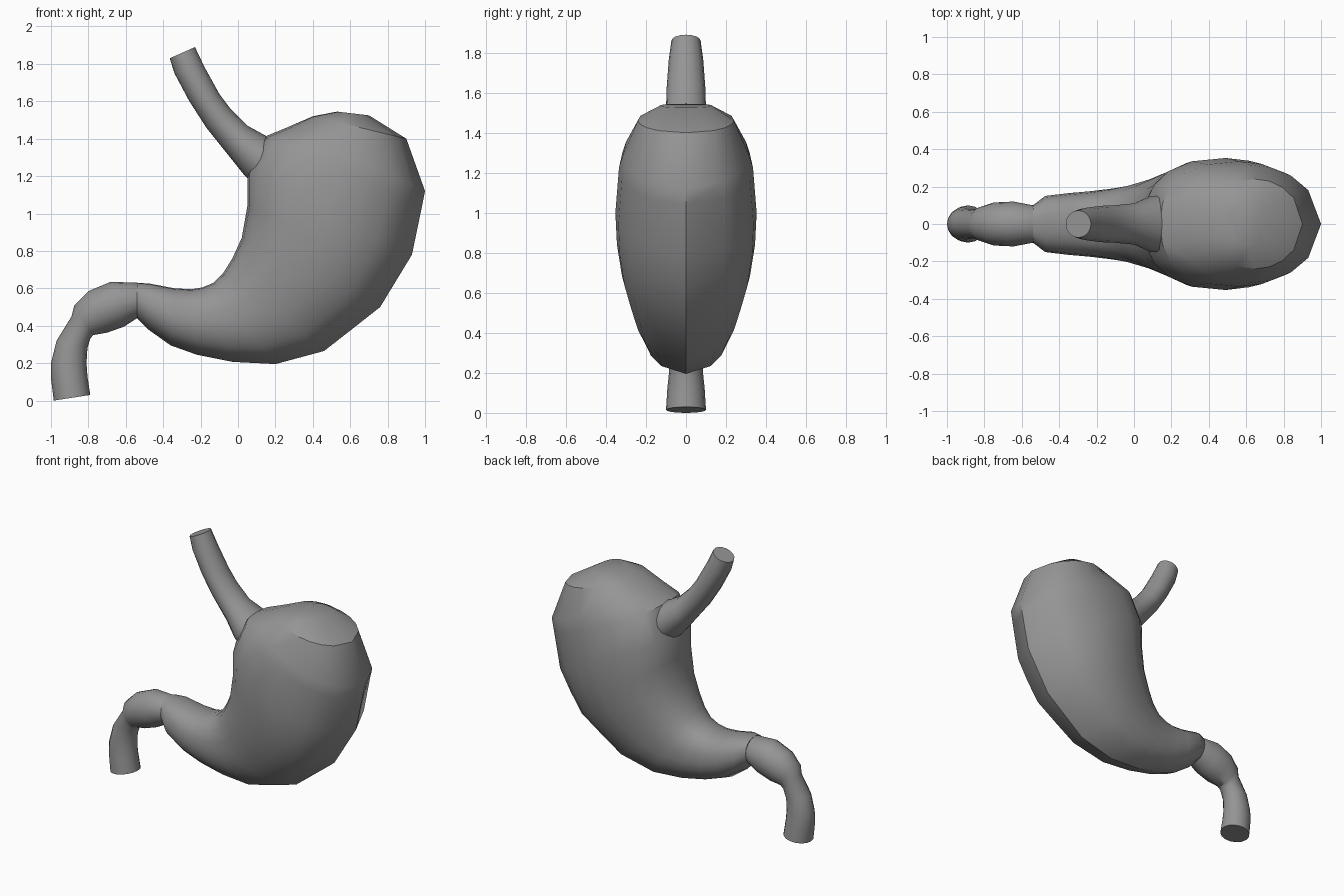
import bpy, bmesh, math
from mathutils import Vector

tissue = bpy.data.materials.new("grey tissue")
tissue.diffuse_color = (0.3, 0.3, 0.3, 1)


def loft(name, rings, half_angles, power, smooth):
    """Skin closed cross-sections: (wall A x, z, wall B x, z, half depth in y)."""
    angles = half_angles + [360 - a for a in half_angles[-2:0:-1]]
    bm = bmesh.new()
    loops = []
    for ax, az, bx, bz, depth in rings:
        a, b = Vector((ax, 0, az)), Vector((bx, 0, bz))
        mid, arm = (a + b) / 2, (a - b) / 2
        loop = []
        for deg in angles:
            c, s = math.cos(math.radians(deg)), math.sin(math.radians(deg))
            # wall A side is a little squarer than an ellipse
            p = 2 / power if c > 0 else 1
            u = math.copysign(abs(c) ** p, c)
            v = math.copysign(abs(s) ** p, s)
            loop.append(bm.verts.new(mid + arm * u + Vector((0, depth * v, 0))))
        loops.append(loop)
    n = len(angles)
    for r0, r1 in zip(loops, loops[1:]):
        for i in range(n):
            j = (i + 1) % n
            bm.faces.new((r0[i], r0[j], r1[j], r1[i]))
    bm.faces.new(loops[0])
    bm.faces.new(loops[-1])
    bmesh.ops.recalc_face_normals(bm, faces=bm.faces)
    mesh = bpy.data.meshes.new(name)
    bm.to_mesh(mesh)
    bm.free()
    mesh.materials.append(tissue)
    obj = bpy.data.objects.new(name, mesh)
    bpy.context.collection.objects.link(obj)
    bpy.ops.object.select_all(action='DESELECT')
    obj.select_set(True)
    bpy.context.view_layer.objects.active = obj
    bpy.ops.object.shade_smooth_by_angle(angle=math.radians(smooth))
    return obj


round_section = [i * 22.5 for i in range(9)]
# wide last step gives the creased outer curve
creased_section = [0, 15, 32, 50, 70, 90, 107, 125, 145, 180]

# Stomach: from the domed top, round the bend, to the narrow outlet
loft("stomach_body", [
    (0.53, 1.545, 0.70, 1.525, 0.13),
    (0.40, 1.52, 0.90, 1.40, 0.24),
    (0.25, 1.455, 1.00, 1.12, 0.315),
    (0.14, 1.41, 0.984, 1.04, 0.335),
    (0.05, 1.22, 0.93, 0.78, 0.353),
    (0.05, 1.04, 0.845, 0.64, 0.345),
    (0.02, 0.87, 0.76, 0.50, 0.32),
    (-0.03, 0.76, 0.61, 0.382, 0.285),
    (-0.08, 0.68, 0.46, 0.265, 0.25),
    (-0.13, 0.63, 0.20, 0.195, 0.215),
    (-0.19, 0.605, -0.03, 0.207, 0.19),
    (-0.25, 0.595, -0.22, 0.245, 0.175),
    (-0.34, 0.60, -0.36, 0.295, 0.165),
    (-0.47, 0.625, -0.48, 0.38, 0.15),
    (-0.54, 0.63, -0.54, 0.44, 0.10),
], creased_section, 2.4, 33)

# Inlet tube, flaring into the body
loft("inlet_tube", [
    (-0.365, 1.83, -0.23, 1.89, 0.073),
    (-0.34, 1.75, -0.18, 1.785, 0.086),
    (-0.26, 1.60, -0.10, 1.64, 0.097),
    (-0.17, 1.46, -0.04, 1.56, 0.10),
    (-0.05, 1.31, 0.05, 1.47, 0.11),
    (0.03, 1.21, 0.15, 1.415, 0.15),
    (0.12, 1.12, 0.28, 1.33, 0.15),
], round_section, 2, 40)

# Outlet tube, bending downwards
loft("outlet_tube", [
    (-0.50, 0.61, -0.50, 0.46, 0.09),
    (-0.54, 0.63, -0.54, 0.44, 0.10),
    (-0.68, 0.635, -0.61, 0.395, 0.12),
    (-0.80, 0.585, -0.70, 0.363, 0.115),
    (-0.875, 0.51, -0.775, 0.35, 0.09),
    (-0.89, 0.45, -0.79, 0.33, 0.076),
    (-0.97, 0.32, -0.805, 0.28, 0.08),
    (-1.00, 0.20, -0.81, 0.20, 0.085),
    (-1.00, 0.12, -0.805, 0.13, 0.093),
    (-0.985, 0.00, -0.79, 0.03, 0.10),
], round_section, 2, 40)
